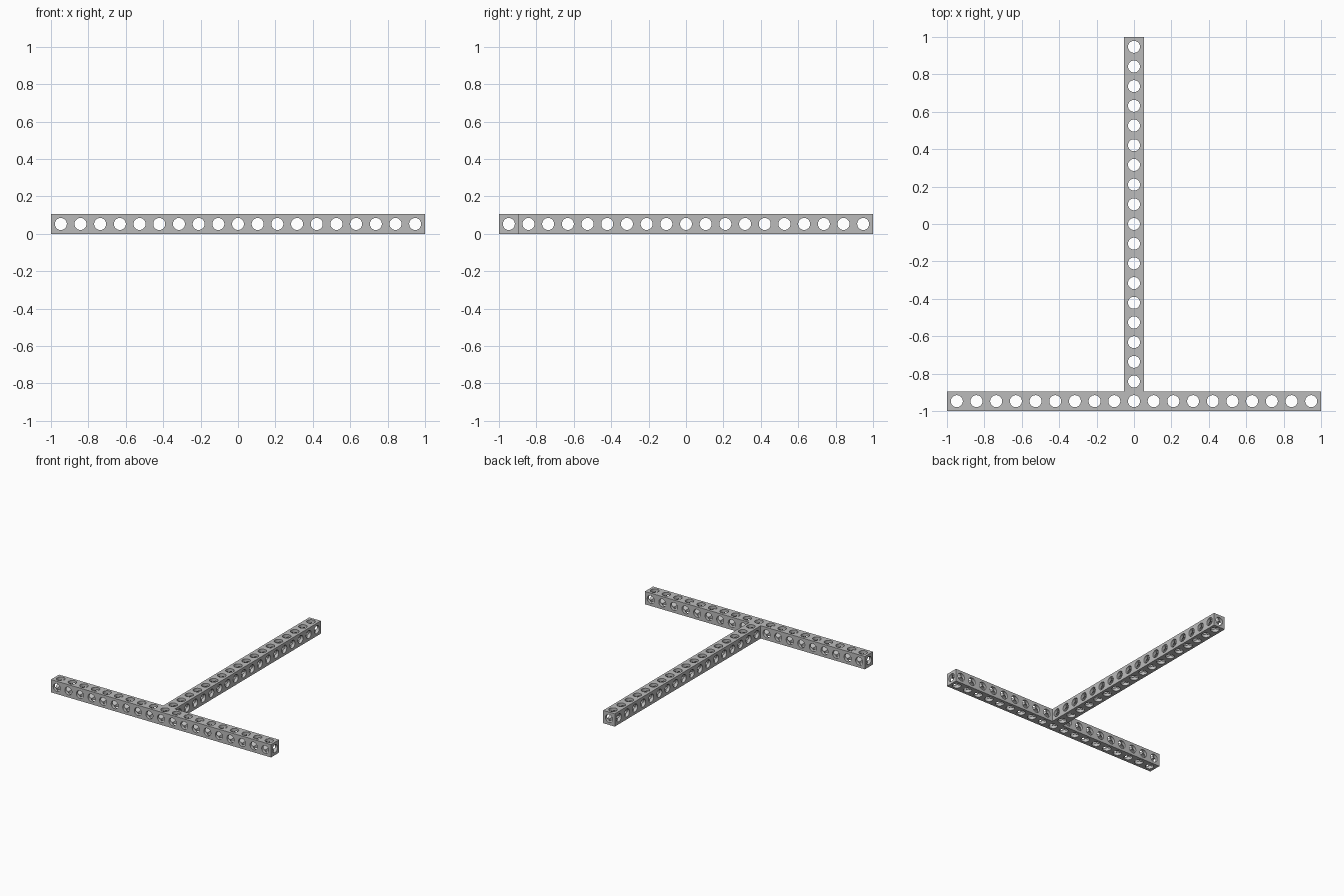
import bpy, bmesh, math
from mathutils import Matrix, Vector

if "Cube" in bpy.data.objects:
    bpy.data.objects.remove(bpy.data.objects["Cube"], do_unlink=True)

COUNT = 19                 # holes along each arm
PITCH = 2 / COUNT          # cell size equals hole spacing
HALF = PITCH / 2
BORE = PITCH * 0.305
AXES = [Vector((1, 0, 0)), Vector((0, 1, 0)), Vector((0, 0, 1))]

grey = bpy.data.materials.new("grey metal")
grey.use_nodes = True
grey.diffuse_color = (0.5, 0.5, 0.5, 1)
grey.node_tree.nodes["Principled BSDF"].inputs["Base Color"].default_value = (0.5, 0.5, 0.5, 1)


def add_object(name, bm):
    mesh = bpy.data.meshes.new(name)
    bm.to_mesh(mesh)
    bm.free()
    obj = bpy.data.objects.new(name, mesh)
    bpy.context.collection.objects.link(obj)
    return obj


def drilled_cell():
    """One cube with a round bore through it along each axis."""
    bm = bmesh.new()
    bmesh.ops.create_cube(bm, size=PITCH)
    cell = add_object("cell", bm)
    helpers = [cell]
    for axis in AXES:
        bm = bmesh.new()
        turn = axis.to_track_quat('Z', 'Y').to_matrix().to_4x4()
        spin = Matrix.Rotation(math.pi / 32, 4, 'Z')
        bmesh.ops.create_cone(bm, cap_ends=True, segments=32, radius1=BORE, radius2=BORE,
                              depth=PITCH * 1.5, matrix=turn @ spin)
        cutter = add_object("bore_cutter", bm)
        cutter.hide_render = True
        helpers.append(cutter)
        cut = cell.modifiers.new("bore", 'BOOLEAN')
        cut.operation = 'DIFFERENCE'
        cut.solver = 'EXACT'
        cut.object = cutter
    bpy.context.view_layer.update()
    graph = bpy.context.evaluated_depsgraph_get()
    mesh = bpy.data.meshes.new_from_object(cell.evaluated_get(graph))
    for obj in helpers:
        bpy.data.objects.remove(obj, do_unlink=True)
    return mesh


def build_beam(name, cells, occupied, cell_mesh):
    """Chain cells together, leaving out walls between neighbours."""
    bm = bmesh.new()
    for i, j in cells:
        part = bmesh.new()
        part.from_mesh(cell_mesh)
        hidden = [d for d in ((1, 0), (-1, 0), (0, 1), (0, -1))
                  if (i + d[0], j + d[1]) in occupied]
        walls = [f for f in part.faces for d in hidden
                 if all(abs(v.co.dot(Vector((*d, 0))) - HALF) < 1e-5 for v in f.verts)]
        bmesh.ops.delete(part, geom=walls, context='FACES')
        bmesh.ops.translate(part, verts=part.verts,
                            vec=(i * PITCH, (j + 0.5) * PITCH - 1, HALF))
        piece = bpy.data.meshes.new("piece")
        part.to_mesh(piece)
        part.free()
        bm.from_mesh(piece)
        bpy.data.meshes.remove(piece)
    bmesh.ops.remove_doubles(bm, verts=bm.verts, dist=1e-5)
    obj = add_object(name, bm)
    obj.data.materials.clear()
    obj.data.materials.append(grey)
    bpy.ops.object.select_all(action='DESELECT')
    obj.select_set(True)
    bpy.context.view_layer.objects.active = obj
    bpy.ops.object.shade_smooth_by_angle(angle=math.radians(30))


# Front crossbar and the stem running back from its middle
reach = COUNT // 2
crossbar = [(i, 0) for i in range(-reach, reach + 1)]
stem = [(0, j) for j in range(1, COUNT)]
occupied = set(crossbar + stem)
cell_mesh = drilled_cell()
build_beam("crossbar", crossbar, occupied, cell_mesh)
build_beam("stem", stem, occupied, cell_mesh)
bpy.data.meshes.remove(cell_mesh)
